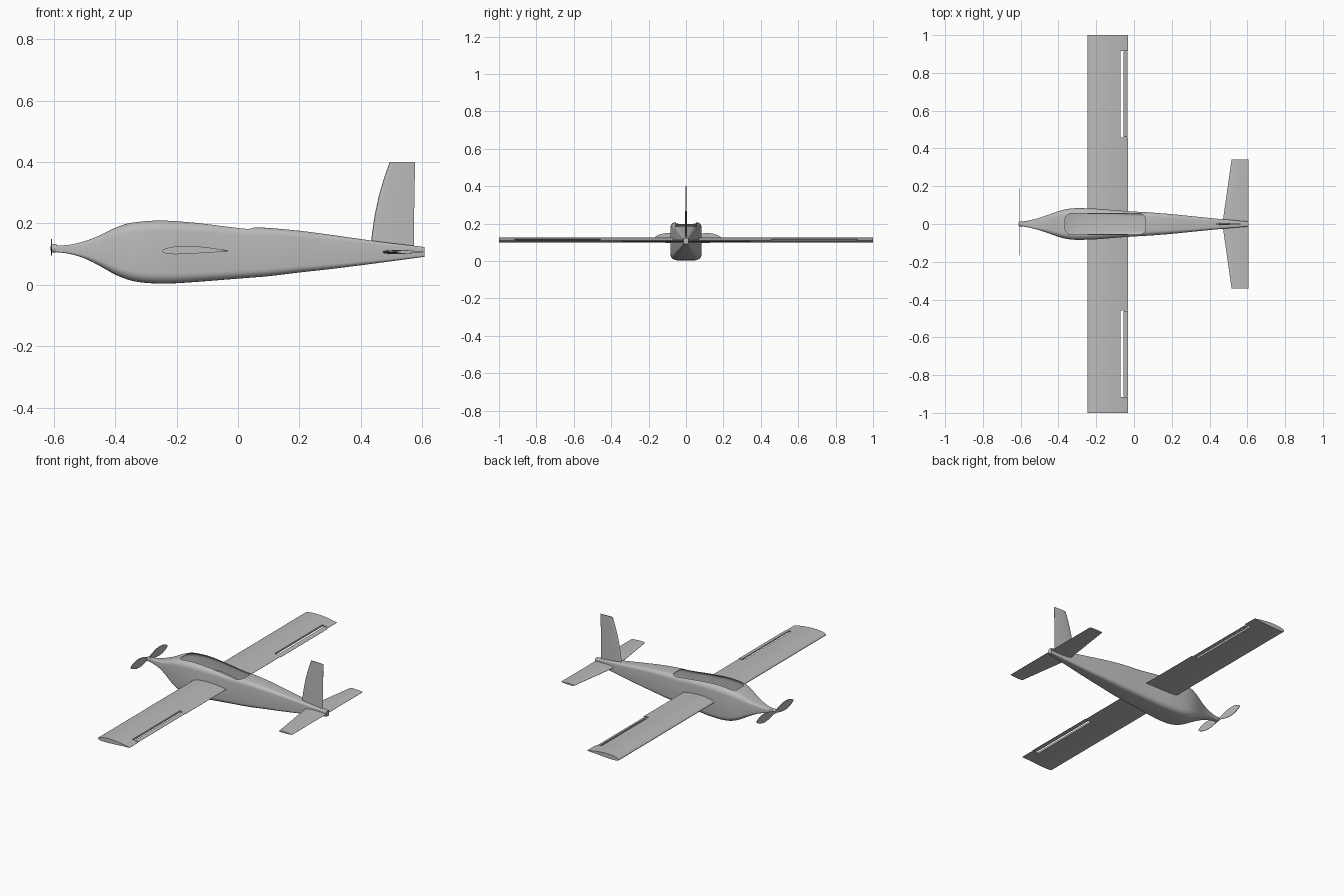
import bpy, bmesh, math
from mathutils import Vector, Matrix

old = bpy.data.objects.get("Cube")
if old:
    bpy.data.objects.remove(old, do_unlink=True)

grey = bpy.data.materials.new("plain grey")
grey.use_nodes = True
grey.diffuse_color = (0.5, 0.5, 0.5, 1)
grey.node_tree.nodes["Principled BSDF"].inputs["Base Color"].default_value = (0.5, 0.5, 0.5, 1)


def loft(name, rings, angle=35):
    """Skin a list of equal-length point rings and cap both ends."""
    bm = bmesh.new()
    loops = [[bm.verts.new(p) for p in ring] for ring in rings]
    n = len(loops[0])
    for a, b in zip(loops, loops[1:]):
        for i in range(n):
            j = (i + 1) % n
            bm.faces.new((a[i], a[j], b[j], b[i]))
    bm.faces.new(loops[0])
    bm.faces.new(loops[-1])
    bmesh.ops.recalc_face_normals(bm, faces=bm.faces)
    mesh = bpy.data.meshes.new(name)
    bm.to_mesh(mesh)
    bm.free()
    ob = bpy.data.objects.new(name, mesh)
    bpy.context.collection.objects.link(ob)
    mesh.materials.append(grey)
    smooth(ob, angle)
    return ob


def smooth(ob, angle=35):
    bpy.ops.object.select_all(action='DESELECT')
    bpy.context.view_layer.objects.active = ob
    ob.select_set(True)
    bpy.ops.object.shade_smooth_by_angle(angle=math.radians(angle))


def apply_all(ob):
    bpy.context.view_layer.objects.active = ob
    for m in list(ob.modifiers):
        bpy.ops.object.modifier_apply(modifier=m.name)


def cut(ob, cutter):
    """Subtract a cutter, then discard it."""
    cutter.hide_render = True
    m = ob.modifiers.new("cut", 'BOOLEAN')
    m.operation, m.solver, m.object = 'DIFFERENCE', 'EXACT', cutter
    apply_all(ob)
    bpy.data.objects.remove(cutter, do_unlink=True)
    smooth(ob)


def rounded(w, h, r, steps=5):
    """Rounded rectangle outline from half sizes and corner radius."""
    pts = []
    for k, (sx, sy) in enumerate(((1, 1), (-1, 1), (-1, -1), (1, -1))):
        for i in range(steps + 1):
            a = (k + i / steps) * math.pi / 2
            pts.append((sx * (w - r) + r * math.cos(a), sy * (h - r) + r * math.sin(a)))
    return pts


def airfoil(chord, thick, camber=0.0, n=14):
    """Closed outline (along, up) from trailing edge over the top and back."""
    def half(t):
        return thick * chord * 5 * (0.2969 * t ** 0.5 - 0.126 * t - 0.3516 * t * t
                                    + 0.2843 * t ** 3 - 0.1015 * t ** 4) + 0.0004
    ts = [(1 - math.cos(math.pi * i / n)) / 2 for i in range(n + 1)]
    mid = [4 * camber * chord * t * (1 - t) for t in ts]
    top = [(t * chord, m + half(t)) for t, m in zip(ts, mid)]
    low = [(t * chord, m - half(t)) for t, m in zip(ts, mid)]
    return top[::-1] + low[1:]


# Fuselage: stations of x, top, bottom, half width
stations = [(-.6, .127, .107, .011), (-.55, .13, .101, .02), (-.5, .142, .086, .033),
            (-.45, .161, .061, .05), (-.4, .186, .033, .068), (-.35, .202, .014, .08),
            (-.3, .208, .006, .084), (-.25, .21, .004, .083), (-.2, .208, .005, .081),
            (-.1, .2, .012, .073), (0, .19, .02, .066), (.1, .185, .028, .06),
            (.2, .176, .04, .052), (.3, .163, .051, .042), (.45, .142, .07, .027),
            (.607, .123, .091, .013)]


def blend(x):
    """Smooth interpolation between the stations."""
    k = max(i for i in range(len(stations) - 1) if stations[i][0] <= x + 1e-6)
    p = [stations[min(max(k + d, 0), len(stations) - 1)] for d in (-1, 0, 1, 2)]
    t = (x - p[1][0]) / (p[2][0] - p[1][0])
    out = []
    for c in (1, 2, 3):
        step = p[2][0] - p[1][0]
        m0 = (p[2][c] - p[0][c]) / (p[2][0] - p[0][0]) * step
        m1 = (p[3][c] - p[1][c]) / (p[3][0] - p[1][0]) * step
        out.append((2 * t**3 - 3 * t**2 + 1) * p[1][c] + (t**3 - 2 * t**2 + t) * m0
                   + (3 * t**2 - 2 * t**3) * p[2][c] + (t**3 - t**2) * m1)
    return out


rings = []
first, last = stations[0][0], stations[-1][0]
for i in range(57):
    x = first + (last - first) * i / 56
    top, low, w = blend(x)
    h = (top - low) / 2
    r = 0.4 * min(w, h)
    rings.append([(x, y, (top + low) / 2 + z) for y, z in rounded(w, h, r)])
fuselage = loft("fuselage", rings)

# Hollow shell with an open cockpit
shell = fuselage.modifiers.new("shell", 'SOLIDIFY')
shell.thickness, shell.offset = 0.003, -1
apply_all(fuselage)
hole = rounded(0.2125, 0.055, 0.03)
cut(fuselage, loft("cockpit_cutter", [[(x - .1525, y, z) for x, y in hole] for z in (.12, .3)]))

# Wings with hinged ailerons
LEAD, CHORD, HINGE, WING_Z = -0.247, 0.215, -0.07, 0.109
section = airfoil(CHORD, 0.12, 0.022)
rear = [(x, z) for x, z in section if x + LEAD > HINGE]
for side, label, droop in ((1, "left", 8), (-1, "right", -4)):
    wing = loft(label + "_wing", [[(LEAD + x, side * y, WING_Z + z) for x, z in section]
                                  for y in (.054, 1)])
    box = [(HINGE - .002, .05), (HINGE - .002, .2), (.1, .2), (.1, .05)]
    cut(wing, loft("aileron_cutter", [[(x, side * y, z) for x, z in box] for y in (.457, .917)]))
    tilt = Matrix.Rotation(math.radians(droop), 3, 'Y')
    pivot = Vector((HINGE, 0, WING_Z + .006))
    loft(label + "_aileron", [[pivot + tilt @ (Vector((LEAD + x, 0, WING_Z + z)) - pivot)
                               + Vector((0, side * y, 0)) for x, z in rear]
                              for y in (.46, .914)])

# Tailplane, tapered at the leading edge
loft("tailplane", [[(x0 + x, y, .107 + z) for x, z in airfoil(.605 - x0, .1)]
                   for y, x0 in ((-.342, .517), (0, .468), (.342, .517))])

# Fin with a curved leading edge
fin = [(.432, .573, .12), (.437, .573, .17), (.446, .574, .23), (.459, .575, .29),
       (.475, .576, .345), (.494, .577, .4)]
loft("fin", [[(a + x, y, z) for x, y in airfoil(b - a, .06)] for a, b, z in fin])

# Propeller hub and leaf-shaped blades
hub = [(-.611, .006), (-.609, .011), (-.604, .014), (-.592, .014)]
CENTRE = Vector((0, .01, .12))
loft("propeller_hub", [[(x, r * math.cos(a * math.pi / 8), .119 + r * math.sin(a * math.pi / 8))
                        for a in range(16)] for x, r in hub])
for side, label in ((1, "left"), (-1, "right")):
    outline = []
    for edge in (1, -1):
        for i in range(13):
            t = i / 12 if edge == 1 else 1 - i / 12
            w = .004 + .023 * math.sin(math.pi * t ** 1.2) ** 0.8 if 0 < t < 1 else .003
            outline.append(CENTRE + Vector((0, side * .177 * t, .005 * t + edge * w)))
    loft(label + "_propeller_blade", [[p + Vector((x, 0, 0)) for p in outline]
                                      for x in (-.609, -.606)])
